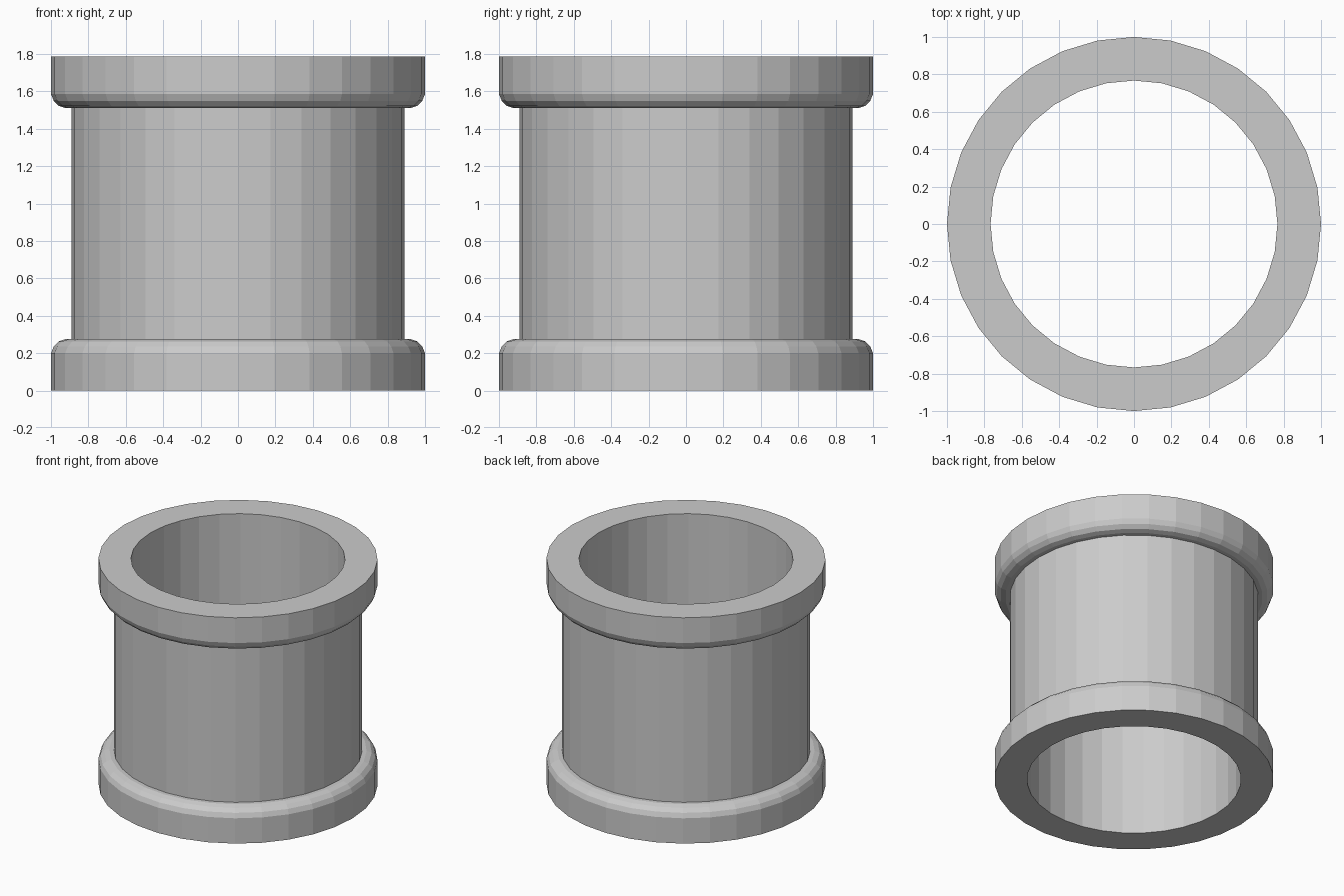
import bpy
import bmesh
from math import cos, sin, tau

if "Cube" in bpy.data.objects:
    bpy.data.objects.remove(bpy.data.objects["Cube"])

SIDES = 32
HEIGHT = 1.785
BORE = 0.767

# Lower half of the outer profile (radius, z): rounded flange, then sleeve wall
lower = [(1.0, 0.0), (1.0, 0.2), (0.985, 0.236), (0.958, 0.263),
         (0.922, 0.275), (0.89, 0.275)]
# Mirror for the upper flange, then close the loop through the bore
upper = [(r, HEIGHT - z) for r, z in reversed(lower)]
profile = lower + upper + [(BORE, HEIGHT), (BORE, 0.0)]


def lathe(name, points, sides):
    """Revolve a closed profile around z into a flat-faced ring."""
    bm = bmesh.new()
    rings = [[bm.verts.new((r * cos(tau * i / sides), r * sin(tau * i / sides), z))
              for r, z in points] for i in range(sides)]
    n = len(points)
    for i in range(sides):
        a, b = rings[i], rings[(i + 1) % sides]
        for j in range(n):
            k = (j + 1) % n
            bm.faces.new((a[j], b[j], b[k], a[k]))
    bmesh.ops.recalc_face_normals(bm, faces=bm.faces)
    mesh = bpy.data.meshes.new(name)
    bm.to_mesh(mesh)
    bm.free()
    obj = bpy.data.objects.new(name, mesh)
    bpy.context.collection.objects.link(obj)
    return obj


# Pipe coupling: hollow sleeve with a flange at each end
lathe("flanged_pipe_sleeve", profile, SIDES)
